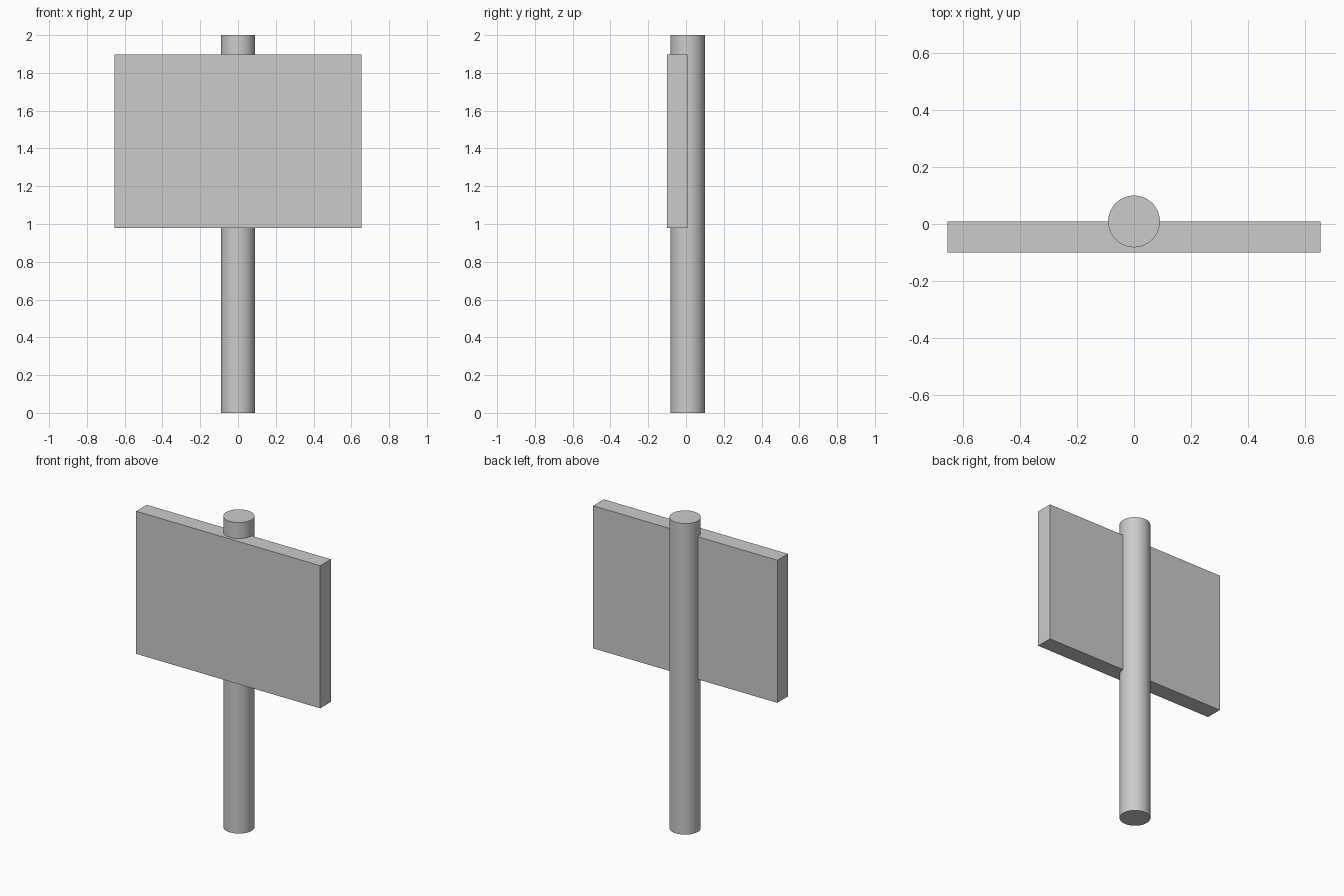
import bpy
import math

if "Cube" in bpy.data.objects:
    bpy.data.objects.remove(bpy.data.objects["Cube"])

POST_RADIUS = 0.091
POST_HEIGHT = 2.0
POST_Y = 0.1 - POST_RADIUS

# Round post, standing on the ground
bpy.ops.mesh.primitive_cylinder_add(
    vertices=64, radius=POST_RADIUS, depth=POST_HEIGHT,
    location=(0, POST_Y, POST_HEIGHT / 2))
post = bpy.context.object
post.name = "post"
bpy.ops.object.shade_smooth_by_angle(angle=math.radians(30))

# Flat sign board, with the post sunk into its back
board_min = (-0.655, -0.1, 0.98)
board_max = (0.655, 0.008, 1.897)
bpy.ops.mesh.primitive_cube_add(
    size=1, location=[(a + b) / 2 for a, b in zip(board_min, board_max)])
board = bpy.context.object
board.name = "sign_board"
board.scale = [b - a for a, b in zip(board_min, board_max)]
bpy.ops.object.transform_apply(location=False, rotation=False, scale=True)
